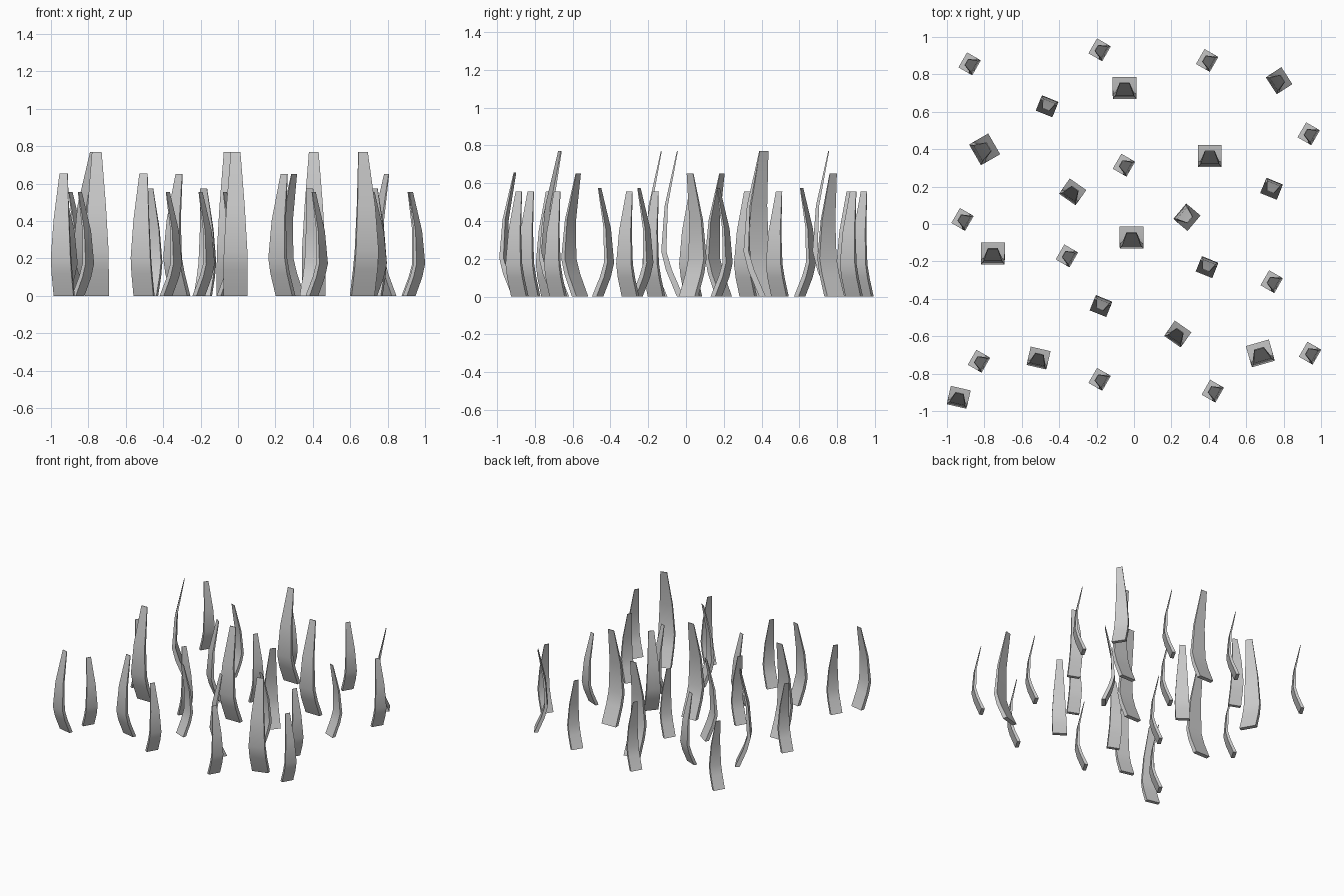
import bpy, math

if "Cube" in bpy.data.objects:
    bpy.data.objects.remove(bpy.data.objects["Cube"])

# Blade rings for a full-size (0.77 high) blade: z, front y, back y, width
RINGS = [(0.0, 0.022, 0.057, 0.128),
         (0.14, -0.036, -0.004, 0.128),
         (0.24, -0.061, -0.034, 0.126),
         (0.48, -0.043, -0.026, 0.098),
         (0.77, 0.022, 0.027, 0.052)]


def blade_mesh(height):
    """Bent, tapering blade with a rectangular section."""
    s = height / 0.77
    verts = []
    for z, front, back, w in RINGS:
        h = w / 2
        verts += [(x * s, y * s, z * s) for x, y in
                  ((-h, front), (h, front), (h, back), (-h, back))]
    faces = [(3, 2, 1, 0)]
    for r in range(len(RINGS) - 1):
        a = r * 4
        for i in range(4):
            j = (i + 1) % 4
            faces.append((a + i, a + j, a + 4 + j, a + 4 + i))
    t = len(verts) - 4
    faces.append((t, t + 1, t + 2, t + 3))
    mesh = bpy.data.meshes.new("grass_blade")
    mesh.from_pydata(verts, [], faces)
    mesh.update()
    return mesh


def plant(name, height, angle, spots):
    mesh = blade_mesh(height)
    for x, y in spots:
        ob = bpy.data.objects.new(name, mesh)
        ob.location = (x, y, 0)
        ob.rotation_euler.z = math.radians(angle)
        bpy.context.collection.objects.link(ob)
    bpy.ops.object.select_all(action='DESELECT')
    ob.select_set(True)
    bpy.context.view_layer.objects.active = ob
    bpy.ops.object.shade_smooth_by_angle(angle=math.radians(35))


# Tall blades
plant("tall_blade", 0.77, 0, [(-0.05, 0.73), (0.405, 0.365), (-0.013, -0.07), (-0.755, -0.155)])
plant("tall_blade", 0.77, -60, [(-0.797, 0.40)])
plant("tall_blade", 0.77, 16, [(0.675, -0.69)])
# Medium blades
plant("medium_blade", 0.655, -13, [(-0.51, -0.715), (-0.937, -0.925)])
plant("medium_blade", 0.65, -35, [(-0.327, 0.173), (0.235, -0.587)])
plant("medium_blade", 0.65, -130, [(0.284, 0.035)])
plant("medium_blade", 0.65, -57, [(0.777, 0.767)])
# Short blades leaning forward
plant("short_blade", 0.575, 158, [(-0.465, 0.628), (0.735, 0.187), (0.39, -0.232), (-0.177, -0.44)])
# Short blades scattered all over
plant("short_blade", 0.555, 60, [
    (-0.88, 0.857), (-0.185, 0.932), (0.39, 0.875), (0.933, 0.483),
    (-0.055, 0.315), (-0.918, 0.025), (-0.36, -0.17), (0.735, -0.308),
    (-0.83, -0.733), (-0.185, -0.83), (0.42, -0.893), (0.94, -0.69)])
